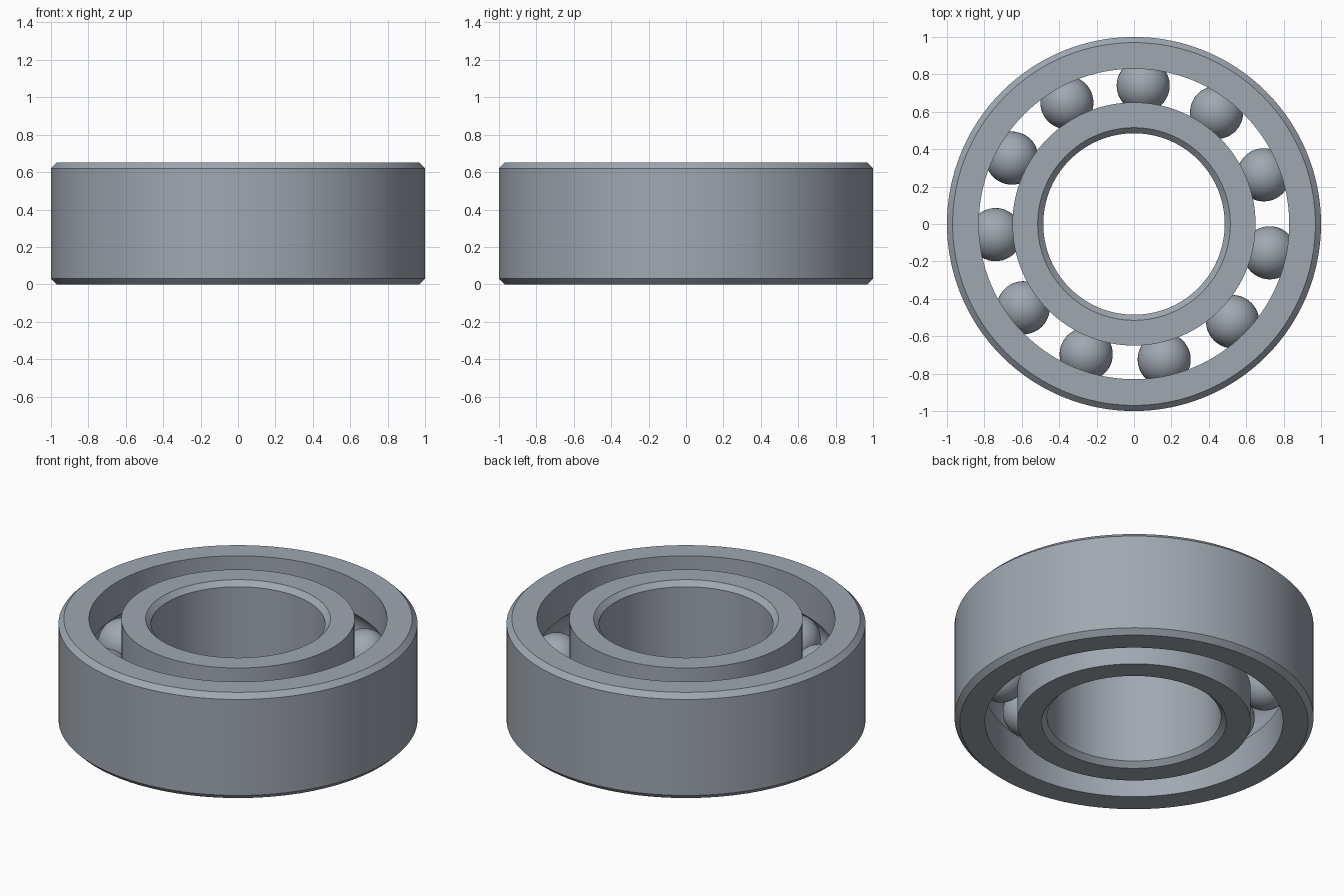
import bpy, bmesh, math
from mathutils import Matrix

cube = bpy.data.objects.get("Cube")
if cube:
    bpy.data.objects.remove(cube, do_unlink=True)

HEIGHT, CHAMFER = 0.65, 0.03
MID = HEIGHT / 2
PITCH, BALL_R, GROOVE_R = 0.742, 0.142, 0.144
BALLS, FIRST_ANGLE = 11, math.radians(86.2)
SEGMENTS = 128

steel = bpy.data.materials.new("steel grey")
steel.use_nodes = True
colour = (0.35, 0.39, 0.44, 1)
steel.diffuse_color = colour
steel.node_tree.nodes["Principled BSDF"].inputs["Base Color"].default_value = colour


def finish(name, bm, angle):
    bmesh.ops.recalc_face_normals(bm, faces=bm.faces)
    mesh = bpy.data.meshes.new(name)
    bm.to_mesh(mesh)
    bm.free()
    mesh.materials.append(steel)
    obj = bpy.data.objects.new(name, mesh)
    bpy.context.collection.objects.link(obj)
    bpy.ops.object.select_all(action="DESELECT")
    obj.select_set(True)
    bpy.context.view_layer.objects.active = obj
    bpy.ops.object.shade_smooth_by_angle(angle=math.radians(angle))
    return obj


def ring(name, plain_r, race_r):
    """Spin a ring with a chamfered plain wall and a grooved race wall."""
    side = 1 if plain_r > race_r else -1
    flat_r = plain_r - side * CHAMFER
    profile = [(race_r, 0), (flat_r, 0), (plain_r, CHAMFER),
               (plain_r, HEIGHT - CHAMFER), (flat_r, HEIGHT), (race_r, HEIGHT)]
    # Ball groove, followed from its top edge down to its bottom edge
    half = math.acos(abs(race_r - PITCH) / GROOVE_R)
    steps = 14
    for i in range(steps + 1):
        a = half * (1 - 2 * i / steps)
        profile.append((PITCH + side * GROOVE_R * math.cos(a),
                        MID + GROOVE_R * math.sin(a)))
    bm = bmesh.new()
    loops = []
    for s in range(SEGMENTS):
        t = math.tau * s / SEGMENTS
        loops.append([bm.verts.new((r * math.cos(t), r * math.sin(t), z))
                      for r, z in profile])
    n = len(profile)
    for s in range(SEGMENTS):
        a, b = loops[s], loops[(s + 1) % SEGMENTS]
        for i in range(n):
            j = (i + 1) % n
            bm.faces.new((a[i], b[i], b[j], a[j]))
    return finish(name, bm, 25)


# Races
ring("outer_ring", 1.0, 0.83)
ring("inner_ring", 0.485, 0.65)

# Rolling balls
for k in range(BALLS):
    t = FIRST_ANGLE + math.tau * k / BALLS
    bm = bmesh.new()
    bmesh.ops.create_uvsphere(
        bm, u_segments=48, v_segments=24, radius=BALL_R,
        matrix=Matrix.Translation((PITCH * math.cos(t), PITCH * math.sin(t), MID)))
    finish(f"ball_{k + 1}", bm, 60)
